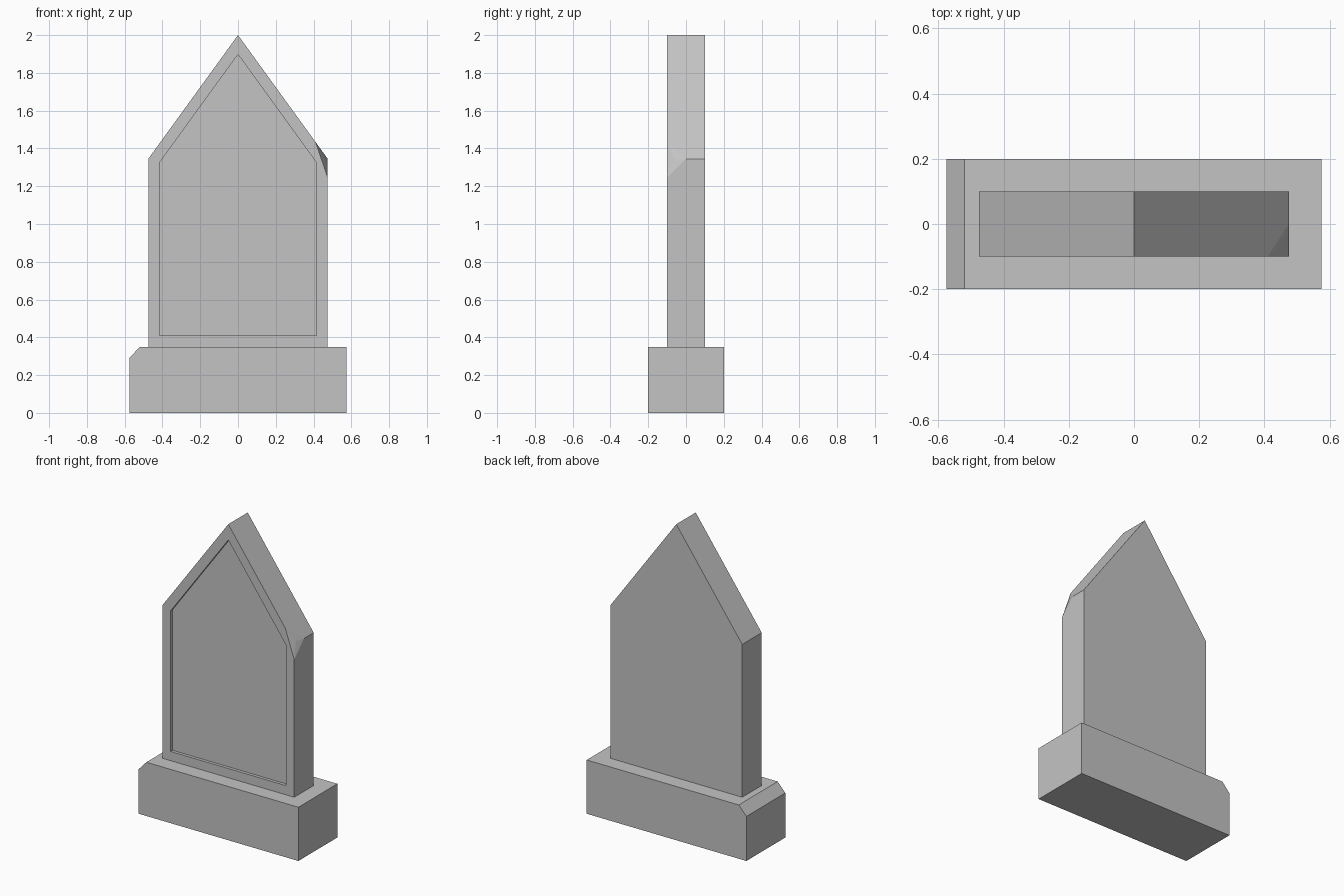
import bpy
import bmesh
from mathutils import Vector

cube = bpy.data.objects.get("Cube")
if cube:
    bpy.data.objects.remove(cube, do_unlink=True)

stone = bpy.data.materials.new("grey_stone")
stone.use_nodes = True
stone.diffuse_color = (0.55, 0.55, 0.55, 1)
stone.node_tree.nodes["Principled BSDF"].inputs["Base Color"].default_value = (0.55, 0.55, 0.55, 1)


def extrude_profile(points, half_depth):
    """Solid from an x-z outline, centred on y = 0."""
    bm = bmesh.new()
    face = bm.faces.new([bm.verts.new((x, -half_depth, z)) for x, z in points])
    new = bmesh.ops.extrude_face_region(bm, geom=[face], use_keep_orig=True)["geom"]
    back = [v for v in new if isinstance(v, bmesh.types.BMVert)]
    bmesh.ops.translate(bm, verts=back, vec=(0, 2 * half_depth, 0))
    bmesh.ops.recalc_face_normals(bm, faces=bm.faces[:])
    bm.normal_update()
    return bm


def finish(bm, name):
    mesh = bpy.data.meshes.new(name)
    bm.to_mesh(mesh)
    bm.free()
    mesh.materials.append(stone)
    obj = bpy.data.objects.new(name, mesh)
    bpy.context.collection.objects.link(obj)


def nearest(bm, co):
    return min(bm.verts, key=lambda v: (v.co - Vector(co)).length)


# Plinth with one worn top edge
finish(extrude_profile([(-0.575, 0), (0.575, 0), (0.575, 0.35),
                        (-0.52, 0.35), (-0.575, 0.29)], 0.2), "plinth")

# Pointed slab
bm = extrude_profile([(-0.475, 0.35), (0.475, 0.35), (0.475, 1.345),
                      (0, 2), (-0.475, 1.345)], 0.1)

# Recessed front panel inside a raised border
panel = min(bm.faces, key=lambda f: f.normal.y)
bmesh.ops.inset_region(bm, faces=[panel], thickness=0.06, use_even_offset=True)
panel = bmesh.ops.extrude_discrete_faces(bm, faces=[panel])["faces"][0]
bmesh.ops.translate(bm, verts=panel.verts[:], vec=(0, 0.02, 0))

# Chip in the front eave corner: cut off three small triangles, then sink the corner
corner = nearest(bm, (0.475, -0.1, 1.345))
ends = {"slope": nearest(bm, (0, -0.1, 2)),
        "side": nearest(bm, (0.475, -0.1, 0.35)),
        "eave": nearest(bm, (0.475, 0.1, 1.345))}
mitre = [e for e in corner.link_edges if e.other_vert(corner) not in ends.values()]
bmesh.ops.dissolve_edges(bm, edges=mitre, use_verts=False)
cuts = []
for key, amount in (("slope", 0.137), ("side", 0.1), ("eave", 0.5)):
    edge = bm.edges.get((corner, ends[key]))
    cuts.append(bmesh.utils.edge_split(edge, corner, amount)[1])
for a, b in ((0, 1), (1, 2), (0, 2)):
    face = next(f for f in corner.link_faces
                if cuts[a] in f.verts and cuts[b] in f.verts)
    bmesh.utils.face_split(face, cuts[a], cuts[b])
corner.co = (0.458, -0.06, 1.345)
bm.normal_update()
finish(bm, "slab")
